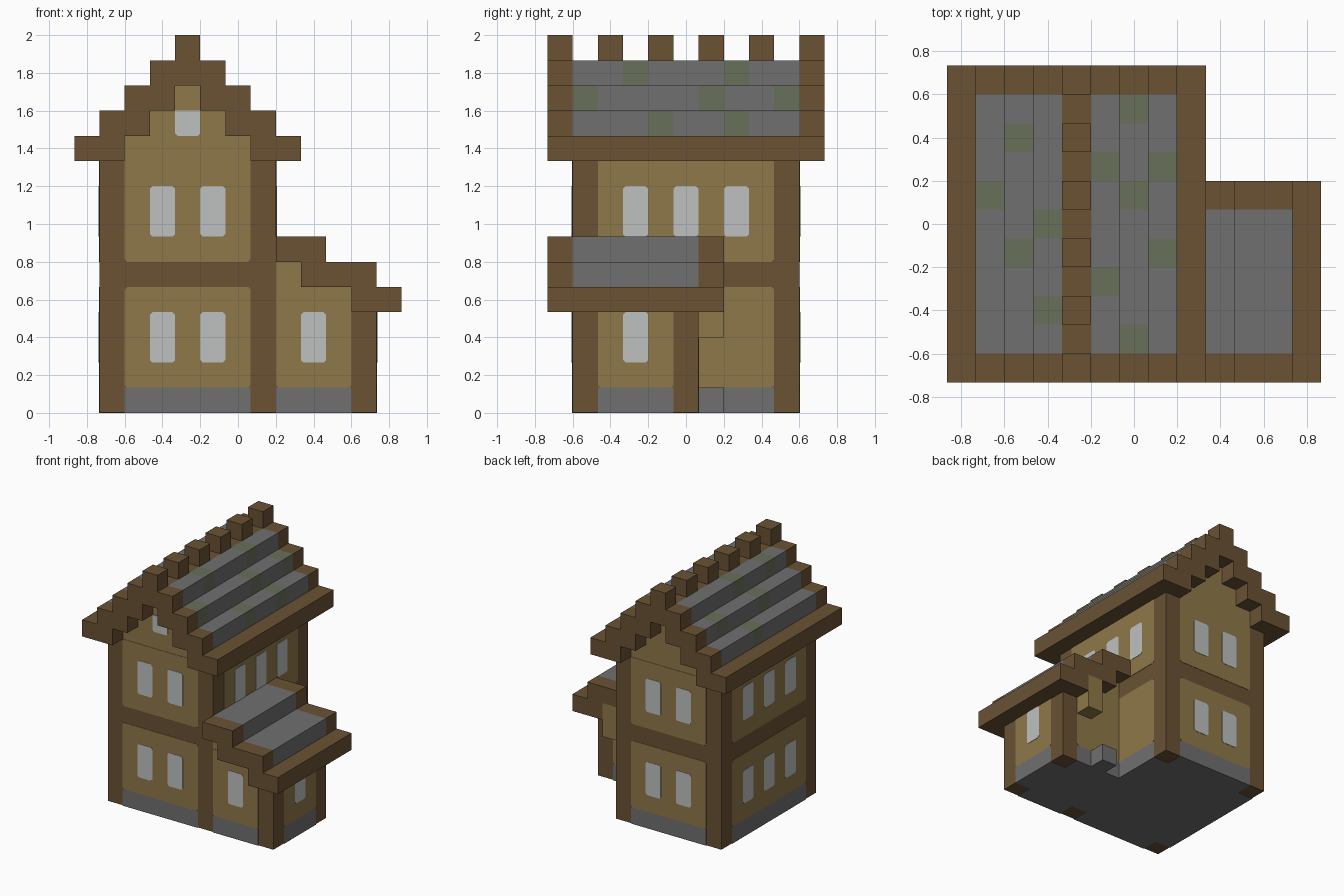
import bpy, bmesh
from mathutils import Vector

U = 2 / 15            # size of one building block
CUT = 0.1             # corner cut of panels and windows, in blocks
THIN = 0.02           # plate thickness, in blocks

if "Cube" in bpy.data.objects:
    bpy.data.objects.remove(bpy.data.objects["Cube"])


def material(name, rgb):
    m = bpy.data.materials.new(name)
    m.use_nodes = True
    col = [(c / 255 / 12.92) if c < 11 else ((c / 255 + 0.055) / 1.055) ** 2.4 for c in rgb] + [1]
    m.diffuse_color = col
    bsdf = m.node_tree.nodes["Principled BSDF"]
    bsdf.inputs["Base Color"].default_value = col
    bsdf.inputs["Roughness"].default_value = 0.9
    return m


WOOD = material("timber brown", (106, 82, 52))
PLASTER = material("ochre plaster", (143, 120, 74))
GLASS = material("pale glass", (190, 193, 192))
STONE = material("grey stone", (112, 112, 112))
MOSS = material("mossy stone", (104, 112, 90))


def world(i, j, k):
    return Vector(((i - 6.5) * U, (j - 5.5) * U, k * U))


def finish(name, bm, mat):
    bmesh.ops.recalc_face_normals(bm, faces=bm.faces)
    mesh = bpy.data.meshes.new(name)
    bm.to_mesh(mesh)
    bm.free()
    mesh.materials.append(mat)
    ob = bpy.data.objects.new(name, mesh)
    bpy.context.collection.objects.link(ob)


def blocks(name, mat, boxes):
    """Boxes given as (i range, j range, k range) in block units."""
    bm = bmesh.new()
    for spans in boxes:
        lo = world(*[s[0] for s in spans])
        hi = world(*[s[1] for s in spans])
        cube = bmesh.ops.create_cube(bm, size=1)["verts"]
        for v in cube:
            v.co = (lo + hi) / 2 + Vector([a * b for a, b in zip(v.co, hi - lo)])
    finish(name, bm, mat)


def plates(name, mat, axis, plane, out, rects, low=CUT, top=CUT, layer=1):
    """Thin cut-corner plates on a wall; rects are (a0, a1, k0, k1)."""
    bm = bmesh.new()
    for a0, a1, k0, k1 in rects:
        outline = [(a0 + low, k0), (a1 - low, k0), (a1, k0 + low), (a1, k1 - top),
                   (a1 - top, k1), (a0 + top, k1), (a0, k1 - top), (a0, k0 + low)]
        outline = list(dict.fromkeys(outline))
        d = plane + out * THIN * layer
        rings = []
        for p in (plane, d):
            rings.append([bm.verts.new(world(a, p, k) if axis == "y" else world(p, a, k))
                          for a, k in outline])
        bm.faces.new(rings[0])
        bm.faces.new(rings[1])
        n = len(outline)
        for s in range(n):
            t = (s + 1) % n
            bm.faces.new((rings[0][s], rings[0][t], rings[1][t], rings[1][s]))
    finish(name, bm, mat)


def wall(name, axis, plane, out, a0, a1, windows, floors):
    """Stone footing, plaster panels and windows; floors are (k0, k1, top cut, glazed)."""
    plates(name + "_footing", STONE, axis, plane, out, [(a0, a1, 0, 1)], 0, 0)
    for n, (k0, k1, top, glazed) in enumerate(floors):
        plates(f"{name}_panel_{n}", PLASTER, axis, plane, out, [(a0, a1, k0, k1)], CUT, top)
        if glazed:
            plates(f"{name}_windows_{n}", GLASS, axis, plane, out,
                   [(w, w + 1, k0 + 1, k0 + 3) for w in windows], layer=2)


# Timber cores, with corner posts showing between the panels
blocks("house_frame", WOOD, [((1, 8), (1, 10), (THIN, 10))])
blocks("annex_frame", WOOD, [((8, 12), (1, 6), (THIN, 4))])
blocks("house_gable", PLASTER, [((2, 7), (1, 10), (10, 11)), ((3, 6), (1, 10), (11, 12)),
                                ((4, 5), (1, 10), (12, 13))])
blocks("annex_gable", PLASTER, [((8, 11), (1, 6), (4, 5)), ((8, 9), (1, 6), (5, 6))])

# Stone underside leaving the post ends visible
blocks("base_slab", STONE, [((2, 7), (1, 10), (0, THIN)), ((1, 2), (2, 9), (0, THIN)),
                            ((7, 8), (2, 9), (0, THIN)), ((8, 11), (1, 6), (0, THIN)),
                            ((11, 12), (2, 5), (0, THIN))])

# House walls
lower, upper = (1, 5, CUT, True), (6, 10, 0, True)
wall("front_wall", "y", 1, -1, 2, 7, (3, 5), [lower, upper])
wall("back_wall", "y", 10, 1, 2, 7, (3, 5), [lower, upper])
wall("right_wall", "x", 1, -1, 2, 9, (3, 5, 7), [lower, upper])
wall("left_wall", "x", 8, 1, 2, 9, (3, 5, 7), [(1, 5, CUT, False), upper])
plates("gable_window", GLASS, "y", 1, -1, [(4, 5, 11, 12)], CUT, 0, 2)

# Annex walls
wall("annex_front", "y", 1, -1, 8, 11, (9,), [(1, 5, 0, True)])
wall("annex_back", "y", 6, 1, 8, 11, (), [(1, 5, 0, False)])
wall("annex_side", "x", 12, 1, 2, 5, (3,), [(1, 4, 0, True)])
blocks("back_step", STONE, [((9, 10), (6, 7), (0, 1))])
blocks("back_bracket", PLASTER, [((10, 11), (6, 7), (3, 5))])

# House roof: wooden eaves and verges, stepped tile courses, ridge posts
eaves = [((0, 2), (0, 11), (10, 11)), ((7, 9), (0, 11), (10, 11))]
blocks("house_eaves", WOOD, eaves)
verges, tiles, mossy = [], [], []
moss_rows = {1: (6,), 2: (4, 8), 3: (2, 5), 5: (3, 7), 6: (1, 6, 9), 7: (4, 7)}
for step in range(1, 4):
    k = (10 + step, 11 + step)
    for col, first in ((step, step), (8 - step, 7 - step)):
        width = (first, first + 2) if step < 3 else (col, col + 1)
        verges += [(width, (j, j + 1), k) for j in (0, 10)]
        for j in range(1, 10):
            target = mossy if j in moss_rows[col] else tiles
            target.append(((col, col + 1), (j, j + 1), k))
blocks("house_verges", WOOD, verges)
blocks("roof_tiles", STONE, tiles)
blocks("mossy_tiles", MOSS, mossy)
blocks("ridge_beam", WOOD, [((4, 5), (0, 11), (13, 14))])
blocks("ridge_posts", WOOD, [((4, 5), (j, j + 1), (14, 15)) for j in range(0, 11, 2)])

# Annex roof
courses = [((8, 10), (6, 7)), ((9, 12), (5, 6))]
blocks("annex_eave", WOOD, [((11, 13), (0, 7), (4, 5))])
blocks("annex_verges", WOOD, [(i, (j, j + 1), k) for i, k in courses for j in (0, 6)])
blocks("annex_tiles", STONE, [(i, (1, 6), k) for i, k in courses])
